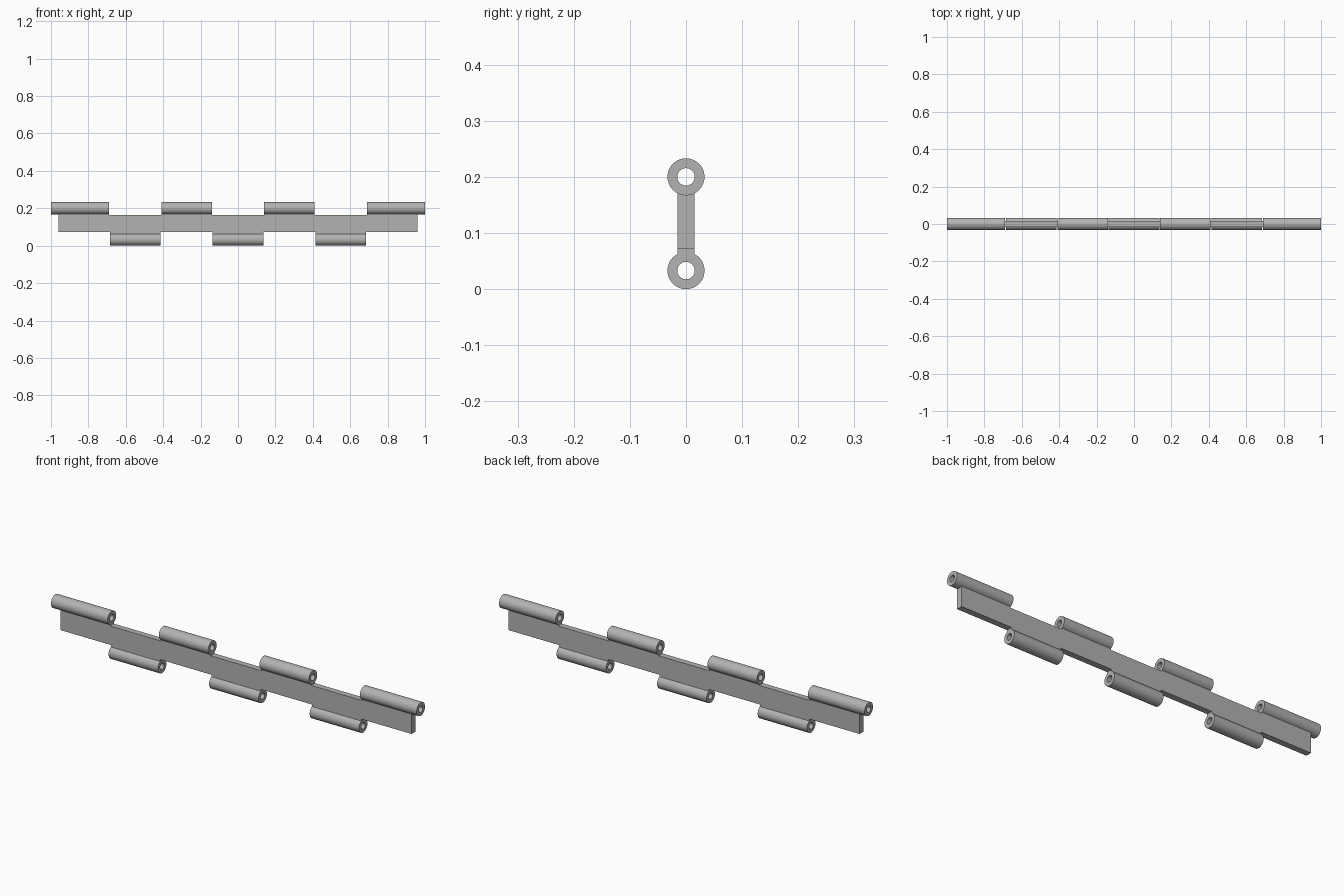
import bpy, bmesh, math
from mathutils import Matrix, Vector

cube = bpy.data.objects.get("Cube")
if cube:
    bpy.data.objects.remove(cube, do_unlink=True)

OUTER, INNER = 0.033, 0.0155
HALF_THICK = 0.015
TOP_Z, LOW_Z = 0.2, 0.033
PLATE_END = 0.96
SEGMENTS = 64

# Plain steel grey
steel = bpy.data.materials.new("steel_grey")
steel.use_nodes = True
colour = (0.45, 0.45, 0.45, 1)
steel.diffuse_color = colour
steel.node_tree.nodes["Principled BSDF"].inputs["Base Color"].default_value = colour


def finish(bm, name):
    bmesh.ops.recalc_face_normals(bm, faces=bm.faces)
    mesh = bpy.data.meshes.new(name)
    bm.to_mesh(mesh)
    bm.free()
    mesh.materials.append(steel)
    obj = bpy.data.objects.new(name, mesh)
    bpy.context.collection.objects.link(obj)
    return obj


def box(name, x0, x1, z0, z1):
    bm = bmesh.new()
    size = Matrix.Diagonal((x1 - x0, 2 * HALF_THICK, z1 - z0, 1))
    place = Matrix.Translation(((x0 + x1) / 2, 0, (z0 + z1) / 2))
    bmesh.ops.create_cube(bm, size=1, matrix=place @ size)
    return finish(bm, name)


def tube(name, x0, x1, z):
    # Rectangular wall section spun around the pin axis
    bm = bmesh.new()
    section = [(x0, INNER), (x1, INNER), (x1, OUTER), (x0, OUTER)]
    verts = [bm.verts.new((x, 0, z + r)) for x, r in section]
    edges = [bm.edges.new((verts[i], verts[(i + 1) % 4])) for i in range(4)]
    bmesh.ops.spin(bm, geom=verts + edges, cent=(0, 0, z), axis=(1, 0, 0),
                   angle=math.tau, steps=SEGMENTS, use_merge=True)
    bmesh.ops.remove_doubles(bm, verts=bm.verts, dist=1e-5)
    obj = finish(bm, name)
    bpy.ops.object.select_all(action='DESELECT')
    obj.select_set(True)
    bpy.context.view_layer.objects.active = obj
    bpy.ops.object.shade_smooth_by_angle(angle=math.radians(35))


# Long flat leaf
plate_low, plate_high = 0.072, 0.165
box("hinge_leaf", -PLATE_END, PLATE_END, plate_low, plate_high)

# Knuckles alternate between the upper and lower edge, each with a short web
upper = [(-1, -0.69), (-0.41, -0.14), (0.14, 0.41), (0.69, 1)]
lower = [(-0.685, -0.415), (-0.135, 0.135), (0.415, 0.685)]
wall = OUTER - 0.008

for row, spans, z in (("upper", upper, TOP_Z), ("lower", lower, LOW_Z)):
    for i, (x0, x1) in enumerate(spans, 1):
        tube(f"{row}_knuckle_{i}", x0, x1, z)
        w0, w1 = max(x0, -PLATE_END), min(x1, PLATE_END)
        if row == "upper":
            box(f"{row}_web_{i}", w0, w1, plate_high, z - wall)
        else:
            box(f"{row}_web_{i}", w0, w1, z + wall, plate_low)
